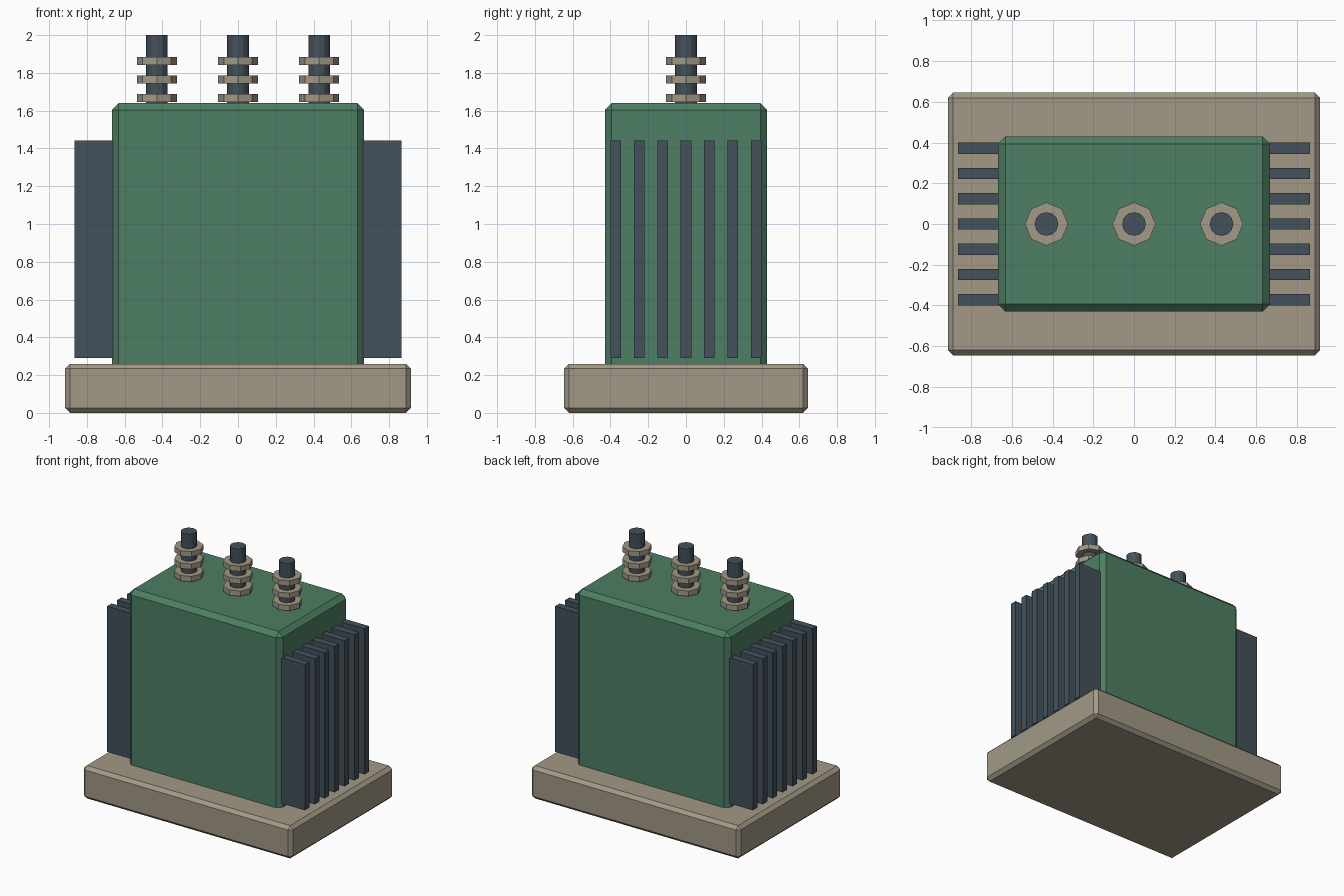
import bpy

if "Cube" in bpy.data.objects:
    bpy.data.objects.remove(bpy.data.objects["Cube"])


def material(name, rgb):
    m = bpy.data.materials.new(name)
    m.diffuse_color = (*rgb, 1.0)
    m.use_nodes = True
    m.node_tree.nodes["Principled BSDF"].inputs["Base Color"].default_value = m.diffuse_color
    return m


STONE = material("stone_beige", (0.36, 0.32, 0.24))
GREEN = material("tank_green", (0.075, 0.21, 0.125))
SLATE = material("dark_slate", (0.058, 0.082, 0.105))


def box(name, x, y, z, mat, chamfer=0.0):
    """Box from (min, max) pairs, with an optional flat chamfer."""
    bpy.ops.mesh.primitive_cube_add(
        size=1, location=[(a + b) / 2 for a, b in (x, y, z)])
    ob = bpy.context.object
    ob.name = name
    ob.scale = [b - a for a, b in (x, y, z)]
    bpy.ops.object.transform_apply(location=False, rotation=False, scale=True)
    ob.data.materials.append(mat)
    if chamfer:
        mod = ob.modifiers.new("chamfer", 'BEVEL')
        mod.width = chamfer
        mod.segments = 1
    return ob


def cylinder(name, sides, radius, x, z0, z1, mat):
    bpy.ops.mesh.primitive_cylinder_add(
        vertices=sides, radius=radius, depth=z1 - z0,
        location=(x, 0, (z0 + z1) / 2))
    ob = bpy.context.object
    ob.name = name
    ob.data.materials.append(mat)
    return ob


# Plinth, and the tank set slightly into it
box("plinth", (-0.915, 0.915), (-0.645, 0.645), (0, 0.26), STONE, 0.026)
box("tank", (-0.668, 0.668), (-0.43, 0.43), (0.2, 1.64), GREEN, 0.036)

# Seven cooling fins on each end
for side, label in ((-1, "left"), (1, "right")):
    for i in range(7):
        y = (i - 3) * 0.124
        x = sorted((side * 0.64, side * 0.865))
        box(f"cooling_fin_{label}_{i + 1}", x, (y - 0.028, y + 0.028),
            (0.29, 1.442), SLATE)

# Three terminals, each a rod with three octagonal insulator discs
for n, x in enumerate((-0.43, 0, 0.43), 1):
    cylinder(f"terminal_rod_{n}", 12, 0.058, x, 1.6, 2.0, SLATE)
    for k in range(3):
        z = 1.668 + k * 0.098
        cylinder(f"insulator_disc_{n}_{k + 1}", 8, 0.106, x,
                 z - 0.021, z + 0.021, STONE)
